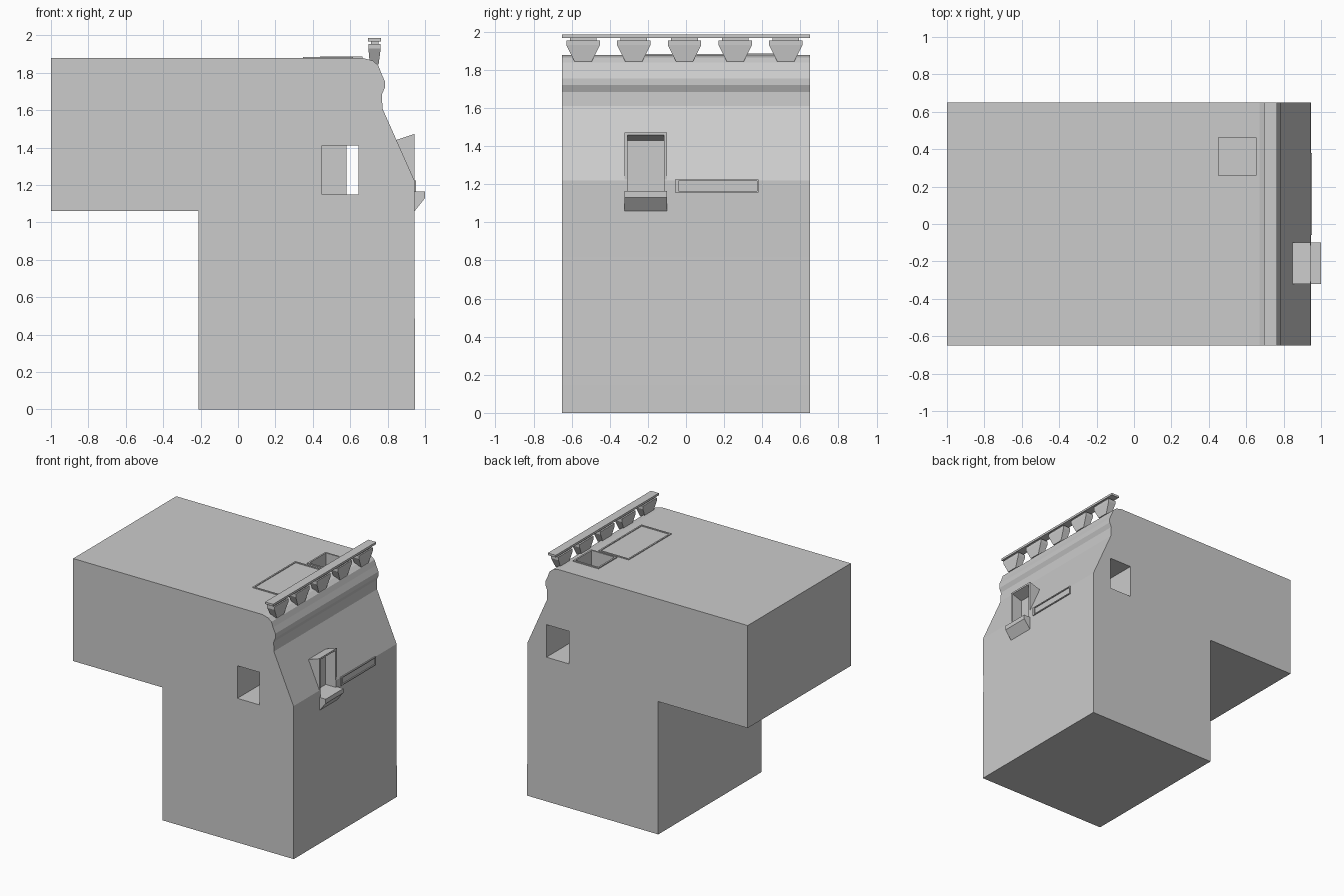
import bpy, bmesh

if "Cube" in bpy.data.objects:
    bpy.data.objects.remove(bpy.data.objects["Cube"])


def mesh_object(name, bm):
    bmesh.ops.recalc_face_normals(bm, faces=bm.faces)
    me = bpy.data.meshes.new(name)
    bm.to_mesh(me)
    bm.free()
    ob = bpy.data.objects.new(name, me)
    bpy.context.collection.objects.link(ob)
    return ob


def prism(name, profile, y0, y1):
    """Extrude an XZ outline from y0 to y1."""
    bm = bmesh.new()
    face = bm.faces.new([bm.verts.new((x, y0, z)) for x, z in profile])
    ext = bmesh.ops.extrude_face_region(bm, geom=[face])
    moved = [v for v in ext["geom"] if isinstance(v, bmesh.types.BMVert)]
    bmesh.ops.translate(bm, verts=moved, vec=(0, y1 - y0, 0))
    return mesh_object(name, bm)


def box(name, x0, x1, y0, y1, z0, z1):
    return prism(name, [(x0, z0), (x1, z0), (x1, z1), (x0, z1)], y0, y1)


def cut(target, cutter):
    mod = target.modifiers.new("cut", 'BOOLEAN')
    mod.operation = 'DIFFERENCE'
    mod.solver = 'EXACT'
    mod.object = cutter
    bpy.context.view_layer.objects.active = target
    bpy.ops.object.modifier_apply(modifier=mod.name)


def drop(ob):
    bpy.data.objects.remove(ob, do_unlink=True)


# Main body: overhanging rear, moulded brow and sloped face
W = 0.65
body = prism("cab_body", [
    (-0.21, 0), (0.947, 0), (0.947, 0.15), (0.943, 0.82), (0.945, 1.22),
    (0.772, 1.61), (0.77, 1.685), (0.785, 1.72), (0.785, 1.755),
    (0.765, 1.80), (0.75, 1.84), (0.72, 1.865), (0.67, 1.878),
    (-1, 1.878), (-1, 1.06), (-0.21, 1.06)], -W, W)

# Staggered side windows that meet inside
for c in (box("cut_a", 0.45, 0.645, -0.8, 0.01, 1.15, 1.41),
          box("cut_b", 0.58, 0.777, -0.01, 0.8, 1.15, 1.41),
          box("cut_hatch", 0.452, 0.653, 0.257, 0.463, 1.55, 2.0)):
    cut(body, c)
    drop(c)

# Hooded recess in the sloped face
hood = prism("recess_hood", [(0.847, 1.441), (0.943, 1.22), (0.943, 1.473)],
             -0.322, -0.1)
recess = prism("cut_recess", [(0.855, 1.165), (1.05, 1.165), (1.05, 1.495),
                              (0.945, 1.46), (0.855, 1.43)], -0.307, -0.115)
cut(body, recess)
cut(hood, recess)
drop(recess)

# Sill under the recess
prism("recess_sill", [(0.94, 1.165), (1.0, 1.165), (1.0, 1.13), (0.94, 1.055)],
      -0.322, -0.1)

# Raised slot frame on the face
slot = box("slot_frame", 0.935, 0.953, -0.058, 0.38, 1.157, 1.224)
hole = box("cut_slot", 0.9, 1.0, -0.04, 0.372, 1.165, 1.216)
cut(slot, hole)
drop(hole)


# Roof frames around the panel and the open hatch
def roof_frame(name, x0, x1, y0, y1, t, top):
    ob = box(name, x0, x1, y0, y1, 1.87, top)
    c = box("cut_frame", x0 + t, x1 - t, y0 + t, y1 - t, 1.8, 2.0)
    cut(ob, c)
    drop(c)


roof_frame("roof_panel_frame", 0.348, 0.615, -0.315, 0.225, 0.012, 1.884)
roof_frame("roof_hatch_frame", 0.439, 0.666, 0.245, 0.475, 0.013, 1.886)

# Rail with five tapered brackets below it
box("top_rail", 0.695, 0.765, -W, W, 1.968, 1.985)
for i in range(5):
    y = -0.54 + i * 0.266
    box(f"bracket_neck_{i}", 0.71, 0.752, y - 0.07, y + 0.07, 1.95, 1.972)
    bm = bmesh.new()
    rings = []
    for x0, x1, hw, z in ((0.705, 0.752, 0.045, 1.845),
                          (0.697, 0.763, 0.0875, 1.93),
                          (0.697, 0.763, 0.0875, 1.955)):
        rings.append([bm.verts.new(p) for p in (
            (x0, y - hw, z), (x1, y - hw, z), (x1, y + hw, z), (x0, y + hw, z))])
    bm.faces.new(rings[0])
    bm.faces.new(rings[-1])
    for a, b in zip(rings, rings[1:]):
        for k in range(4):
            n = (k + 1) % 4
            bm.faces.new((a[k], a[n], b[n], b[k]))
    mesh_object(f"bracket_{i}", bm)
